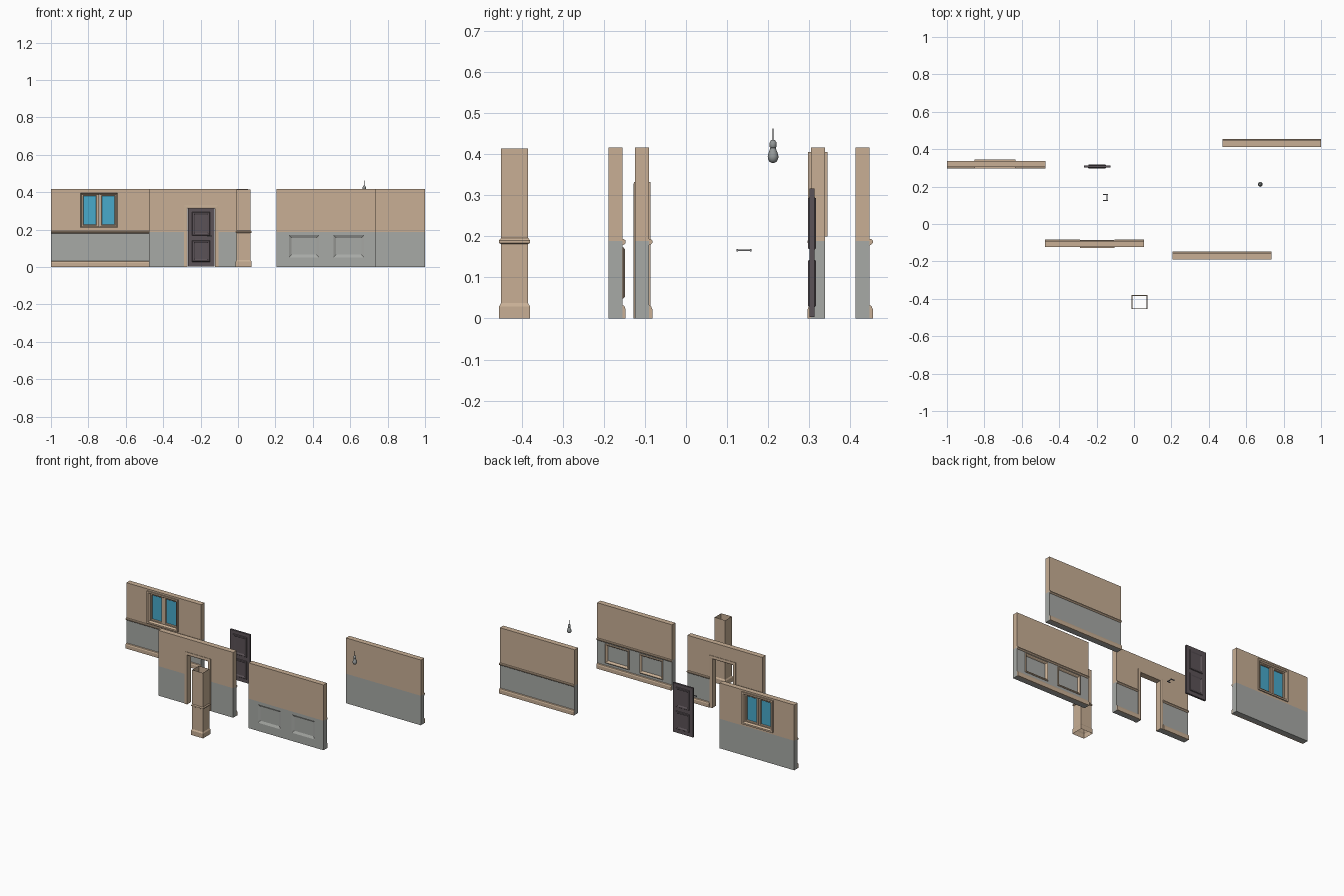
import bpy, bmesh, math

if "Cube" in bpy.data.objects:
    bpy.data.objects.remove(bpy.data.objects["Cube"])


def mat(name, r, g, b):
    m = bpy.data.materials.new(name)
    m.diffuse_color = (r, g, b, 1)
    m.use_nodes = True
    m.node_tree.nodes["Principled BSDF"].inputs["Base Color"].default_value = m.diffuse_color
    return m


BEIGE = mat("beige plaster", 0.58, 0.43, 0.30)
GREY = mat("grey paint", 0.39, 0.40, 0.38)
DARK = mat("dark door", 0.105, 0.085, 0.095)
BLUE = mat("blue glass", 0.065, 0.40, 0.60)
BULB = mat("bulb grey", 0.30, 0.32, 0.32)
WIRE = mat("black wire", 0.03, 0.03, 0.03)
STEEL = mat("handle steel", 0.22, 0.22, 0.23)
SPLIT = 0.188   # height where the paint changes
H = 0.416       # wall height


def finish(name, bm, *mats, smooth=False, recalc=True):
    bmesh.ops.remove_doubles(bm, verts=bm.verts, dist=1e-5)
    if recalc:
        bmesh.ops.recalc_face_normals(bm, faces=bm.faces)
    me = bpy.data.meshes.new(name)
    for f in bm.faces:
        f.smooth = smooth
    bm.to_mesh(me)
    bm.free()
    for m in mats:
        me.materials.append(m)
    o = bpy.data.objects.new(name, me)
    bpy.context.collection.objects.link(o)
    return o


def quad(bm, pts):
    return bm.faces.new([bm.verts.new(p) for p in pts])


def box(name, x0, x1, y0, y1, z0, z1, m):
    bm = bmesh.new()
    bmesh.ops.create_cube(bm, size=1)
    for v in bm.verts:
        v.co = (x1 if v.co.x > 0 else x0, y1 if v.co.y > 0 else y0, z1 if v.co.z > 0 else z0)
    return finish(name, bm, m)


def wall(name, xs, zs, y0, y1, holes=()):
    """Grid of cells with missing cells as openings; grey below SPLIT."""
    bm = bmesh.new()
    nx, nz = len(xs) - 1, len(zs) - 1

    def solid(i, k):
        return 0 <= i < nx and 0 <= k < nz and (i, k) not in holes
    for i in range(nx):
        for k in range(nz):
            if not solid(i, k):
                continue
            a, b, c, d = xs[i], xs[i + 1], zs[k], zs[k + 1]
            fs = [quad(bm, [(p, y, q) for p, q in ((a, c), (b, c), (b, d), (a, d))]) for y in (y0, y1)]
            for di, dk, p, q in ((-1, 0, (a, c), (a, d)), (1, 0, (b, c), (b, d)),
                                 (0, -1, (a, c), (b, c)), (0, 1, (a, d), (b, d))):
                if not solid(i + di, k + dk):
                    fs.append(quad(bm, [(p[0], y0, p[1]), (q[0], y0, q[1]),
                                        (q[0], y1, q[1]), (p[0], y1, p[1])]))
            for f in fs:
                f.material_index = 1 if (c + d) / 2 < SPLIT else 0
    return finish(name, bm, BEIGE, GREY)


def frame(name, x0, x1, z0, z1, prof, m, legs_only=False):
    """Sweep a closed (inset, y) profile round a rectangle; legs_only leaves the bottom open."""
    bm = bmesh.new()
    n = len(prof)
    cols = []
    for cx, sx, cz, sz in ((x0, 1, z0, 1), (x0, 1, z1, -1), (x1, -1, z1, -1), (x1, -1, z0, 1)):
        if legs_only and cz == z0:
            sz = 0
        cols.append([bm.verts.new((cx + sx * d, y, cz + sz * d)) for d, y in prof])
    for c in range(3 if legs_only else 4):
        a, b = cols[c], cols[(c + 1) % 4]
        for j in range(n):
            bm.faces.new((a[j], a[(j + 1) % n], b[(j + 1) % n], b[j]))
    if legs_only:
        bm.faces.new(cols[0])
        bm.faces.new(cols[3])
    return finish(name, bm, m)


def moulding(name, x0, x1, y, s, prof):
    """Extrude a (depth, z) profile along x; s is the side it sticks out to."""
    bm = bmesh.new()
    a, b = [[bm.verts.new((x, y + s * d, z)) for d, z in prof] for x in (x0, x1)]
    for j in range(len(prof)):
        k = (j + 1) % len(prof)
        bm.faces.new((a[j], a[k], b[k], b[j]))
    bm.faces.new(a)
    bm.faces.new(b)
    return finish(name, bm, BEIGE)


BASE = [(0, 0), (0.008, 0), (0.008, 0.022), (0.005, 0.03), (0, 0.033)]
RAIL = [(0, 0.178), (0.004, 0.18), (0.008, 0.184), (0.008, 0.19), (0.004, 0.193), (0, 0.193)]


def trims(tag, x0, x1, y, s):
    moulding(tag + "_baseboard", x0, x1, y, s, BASE)
    moulding(tag + "_chair_rail", x0, x1, y, s, RAIL)


def lathe(name, cx, cy, prof, m, seg=16):
    bm = bmesh.new()
    rings = [[bm.verts.new((cx + r * math.cos(2 * math.pi * i / seg), cy + r * math.sin(2 * math.pi * i / seg), z))
              for i in range(seg)] for r, z in prof]
    for a, b in zip(rings, rings[1:]):
        for i in range(seg):
            bm.faces.new((a[i], a[(i + 1) % seg], b[(i + 1) % seg], b[i]))
    bm.faces.new(rings[0])
    bm.faces.new(rings[-1])
    return finish(name, bm, m, smooth=True)


# Plain wall
wall("plain_wall", [0.472, 1.0], [0, SPLIT, H], 0.413, 0.447)
trims("plain_wall", 0.472, 1.0, 0.447, 1)

# Panelled wall
PX = [(0.272, 0.433), (0.511, 0.673)]
wall("panel_wall", [0.207, *PX[0], *PX[1], 0.735], [0, 0.052, 0.17, SPLIT, H],
     -0.189, -0.155, {(1, 1), (3, 1)})
trims("panel_wall", 0.207, 0.735, -0.155, 1)
for a, b in PX:
    box("wall_panel", a, b, -0.182, -0.160, 0.052, 0.17, GREY)
    frame("panel_front_bevel", a, b, 0.052, 0.17,
          [(0, -0.189), (0.004, -0.187), (0.014, -0.182), (0, -0.182)], GREY)
    frame("panel_moulding", a - 0.003, b + 0.003, 0.049, 0.173,
          [(0, -0.160), (0, -0.152), (0.004, -0.149), (0.009, -0.151), (0.015, -0.160)], BEIGE)

# Doorway wall
DX0, DX1, DZ = -0.272, -0.122, 0.315
wall("door_wall", [-0.475, DX0, DX1, 0.053], [0, SPLIT, DZ, H], -0.124, -0.090, {(1, 0), (1, 1)})
trims("door_wall_left", -0.475, DX0 - 0.017, -0.090, 1)
trims("door_wall_right", DX1 + 0.017, 0.053, -0.090, 1)
for y, s in ((-0.090, 1), (-0.124, -1)):
    frame("door_architrave", DX0 - 0.017, DX1 + 0.017, 0, DZ + 0.017,
          [(0, y), (0, y + s * 0.003), (0.013, y + s * 0.004), (0.019, y + s * 0.002), (0.019, y)],
          BEIGE, True)
frame("door_jamb", DX0, DX1, 0, DZ, [(0, -0.124), (0.002, -0.124), (0.002, -0.090), (0, -0.090)], BEIGE, True)

# Window wall, its trim faces the front
WX0, WX1, WZ0, WZ1 = -0.842, -0.643, 0.21, 0.395
wall("window_wall", [-1.0, WX0, WX1, -0.473], [0, SPLIT, WZ0, WZ1, H], 0.304, 0.338, {(1, 2)})
trims("window_wall", -1.0, -0.473, 0.304, -1)
frame("window_frame", WX0 - 0.01, WX1 + 0.01, WZ0 - 0.01, WZ1 + 0.01,
      [(0, 0.297), (0.01, 0.297), (0.016, 0.306), (0.016, 0.336), (0.01, 0.345), (0, 0.345)], BEIGE)
WM = (WX0 + WX1) / 2
for a, b in ((WX0, WM), (WM, WX1)):
    frame("window_sash", a + 0.001, b - 0.001, WZ0 + 0.001, WZ1 - 0.001,
          [(0, 0.311), (0.012, 0.311), (0.015, 0.315), (0.015, 0.328), (0.012, 0.332), (0, 0.332)], BEIGE)
    box("window_glass", a + 0.013, b - 0.013, 0.319, 0.323, WZ0 + 0.013, WZ1 - 0.013, BLUE)

# Loose door leaf with raised mouldings on both faces
box("door_leaf", -0.268, -0.126, 0.301, 0.313, 0.004, 0.317, DARK)
for z0, z1 in ((0.028, 0.143), (0.168, 0.295)):
    for y, s in ((0.301, -1), (0.313, 1)):
        frame("door_moulding", -0.245, -0.149, z0, z1,
              [(0, y), (0.003, y + s * 0.004), (0.009, y + s * 0.004), (0.015, y)], DARK)

# Door handle: spindle, roses and two levers
box("handle_spindle", -0.146, -0.142, 0.124, 0.160, 0.1645, 0.1685, STEEL)
for y in (0.125, 0.158):
    box("handle_lever", -0.165, -0.140, y - 0.002, y + 0.002, 0.1635, 0.1695, STEEL)

# Hollow square pillar
bm = bmesh.new()
cols = []
for d, z in ((0.005, 0), (0.005, 0.029), (0, 0.037), (0, 0.181), (0.005, 0.184), (0.005, 0.19), (0, 0.196), (0, 0.414)):
    hx, hy = 0.0375 + d, 0.033 + d
    cols.append([bm.verts.new((0.03 + i * hx, -0.4175 + j * hy, z))
                 for i, j in ((-1, -1), (1, -1), (1, 1), (-1, 1))])
for a, b in zip(cols, cols[1:]):
    for i in range(4):
        bm.faces.new((a[i], a[(i + 1) % 4], b[(i + 1) % 4], b[i]))
finish("pillar", bm, BEIGE, recalc=False)

# Hanging bulb
lathe("light_bulb", 0.675, 0.212, [(0.003, 0.379), (0.009, 0.382), (0.0125, 0.389), (0.013, 0.395),
                                   (0.011, 0.403), (0.008, 0.411), (0.006, 0.417)], BULB)
lathe("bulb_socket", 0.675, 0.212, [(0.006, 0.415), (0.0085, 0.418), (0.0085, 0.428), (0.005, 0.434), (0.002, 0.435)], BULB)
lathe("bulb_wire", 0.675, 0.212, [(0.0012, 0.434), (0.0012, 0.462)], WIRE, 8)
